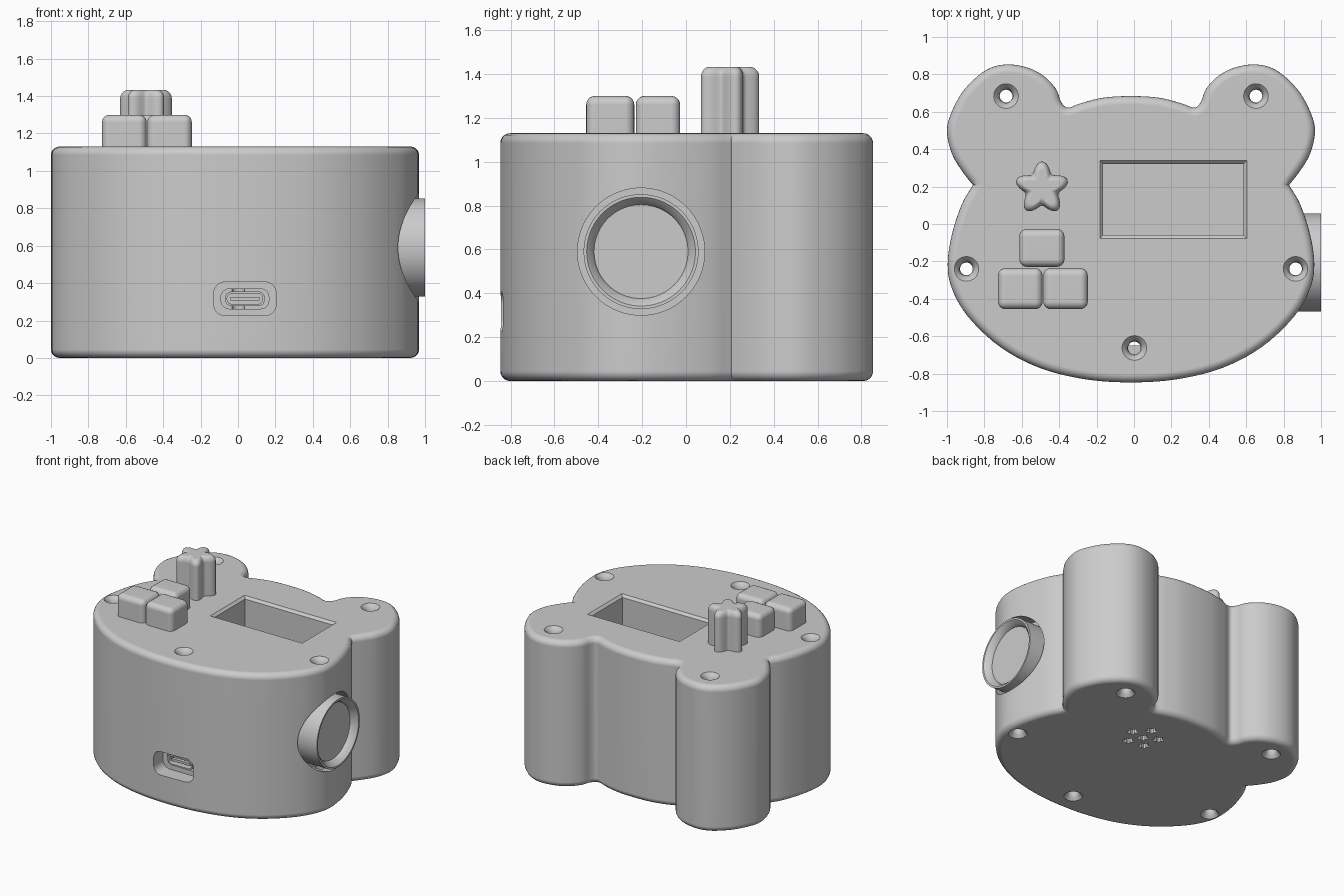
import bpy, bmesh
from math import sin, cos, pi, radians
from mathutils import Vector

if "Cube" in bpy.data.objects:
    bpy.data.objects.remove(bpy.data.objects["Cube"], do_unlink=True)

grey = bpy.data.materials.new("plain grey")
grey.use_nodes = True
grey.diffuse_color = (0.6, 0.6, 0.6, 1)
grey.node_tree.nodes["Principled BSDF"].inputs["Base Color"].default_value = (0.6, 0.6, 0.6, 1)

AXIS = -0.016     # mirror line of the case
TOP = 1.13
ROUND = 0.045


# ---- helpers ----
def finish(name, bm):
    bmesh.ops.recalc_face_normals(bm, faces=bm.faces)
    mesh = bpy.data.meshes.new(name)
    bm.to_mesh(mesh)
    bm.free()
    mesh.materials.append(grey)
    ob = bpy.data.objects.new(name, mesh)
    bpy.context.collection.objects.link(ob)
    return ob


def loft(name, rings, round_rims=0):
    """Skin a row of equal rings and cap both ends."""
    bm = bmesh.new()
    rows = [[bm.verts.new(p) for p in ring] for ring in rings]
    n = len(rows[0])
    for a, b in zip(rows, rows[1:]):
        for i in range(n):
            j = (i + 1) % n
            bm.faces.new((a[i], a[j], b[j], b[i]))
    caps = [bm.faces.new(rows[0]), bm.faces.new(rows[-1])]
    bmesh.ops.recalc_face_normals(bm, faces=bm.faces)
    if round_rims:
        rims = [e for f in caps for e in f.edges]
        bmesh.ops.bevel(bm, geom=rims, offset=round_rims, segments=5,
                        profile=0.5, affect='EDGES', clamp_overlap=False)
    return finish(name, bm)


def circle_z(x, y, r, z, n=32):
    return [(x + r * cos(2 * pi * i / n), y + r * sin(2 * pi * i / n), z) for i in range(n)]


def circle_x(x, y, z, r, n=72):
    return [(x, y + r * cos(2 * pi * i / n), z + r * sin(2 * pi * i / n)) for i in range(n)]


def star_z(x, y, size, inset, z, n=80):
    ring = []
    for i in range(n):
        a = 2 * pi * i / n
        r = size * (1 + 0.22 * cos(5 * a)) - inset
        ring.append((x - r * sin(a), y + r * cos(a), z))
    return ring


def slot_y(x, z, w, h, r, y, n=6):
    ring = []
    for k, (sx, sz) in enumerate(((1, 1), (-1, 1), (-1, -1), (1, -1))):
        for i in range(n + 1):
            a = (k + i / n) * pi / 2
            ring.append((x + sx * (w / 2 - r) + r * cos(a), y, z + sz * (h / 2 - r) + r * sin(a)))
    return ring


def rect_z(x0, x1, y0, y1, z, grow=0):
    return [(x0 - grow, y0 - grow, z), (x1 + grow, y0 - grow, z),
            (x1 + grow, y1 + grow, z), (x0 - grow, y1 + grow, z)]


def smooth_path(pts, steps=5):
    """Curve through the points, leaving out the last one."""
    p = [Vector(q) for q in pts]
    p = [2 * p[0] - p[1]] + p + [2 * p[-1] - p[-2]]
    out = []
    for a, b, c, d in zip(p, p[1:], p[2:], p[3:]):
        for i in range(steps):
            t = i / steps
            out.append(0.5 * (2 * b + (c - a) * t + (2 * a - 5 * b + 4 * c - d) * t * t
                              + (3 * b - a - 3 * c + d) * t ** 3))
    return out


def cut(ob, cutters):
    bpy.context.view_layer.objects.active = ob
    for c in cutters:
        mod = ob.modifiers.new("cut", 'BOOLEAN')
        mod.operation, mod.solver, mod.object = 'DIFFERENCE', 'EXACT', c
        bpy.ops.object.modifier_apply(modifier=mod.name)


# ---- case: bear-head outline, two smooth runs meeting at the ear creases ----
chin = [(0.845, 0.208), (0.904, 0.107), (0.957, -0.053), (0.98, -0.214), (0.957, -0.347),
        (0.87, -0.497), (0.70, -0.657), (0.487, -0.77), (0.246, -0.83), (0, -0.847)]
ear = [(0, 0.684), (0.15, 0.675), (0.27, 0.645), (0.338, 0.622), (0.372, 0.65), (0.40, 0.72),
       (0.46, 0.786), (0.55, 0.835), (0.67, 0.853), (0.78, 0.82), (0.89, 0.72),
       (0.957, 0.604), (0.984, 0.497), (0.957, 0.374), (0.9, 0.278), (0.845, 0.208)]


def flip(pts):
    return [(-x, y) for x, y in pts]


outline = smooth_path(chin + flip(chin[-2::-1])) + smooth_path(flip(ear[::-1]) + ear[1:])
case = loft("case", [[(p.x + AXIS, p.y, z) for p in outline] for z in (0, TOP)], ROUND)

# ---- cutters ----
# screw holes with flared ends
flare = [(0.085, -0.02), (0.066, 0.0), (0.048, 0.018), (0.038, 0.04), (0.034, 0.07)]
holes = [(s * 0.668, 0.684) for s in (-1, 1)] + [(s * 0.88, -0.24) for s in (-1, 1)] + [(0.018, -0.663)]
screws = []
for x, y in holes:
    rings = [circle_z(x + AXIS, y, r, z) for r, z in flare]
    rings += [circle_z(x + AXIS, y, r, TOP - z) for r, z in reversed(flare)]
    screws.append(loft("screw_cutter", rings))

# screen window with a small chamfer
win = (-0.165, 0.585, -0.06, 0.322)
window = loft("window_cutter", [rect_z(*win, TOP - 0.35), rect_z(*win, TOP - 0.018),
                                rect_z(*win, TOP, 0.018), rect_z(*win, TOP + 0.05, 0.018)])

# stepped charging port
PX, PZ = 0.037, 0.316
port = loft("port_cutter", [slot_y(PX, PZ, w, h, r, y) for w, h, r, y in
                            ((0.333, 0.18, 0.06, -1), (0.333, 0.18, 0.06, -0.73),
                             (0.256, 0.107, 0.045, -0.73), (0.256, 0.107, 0.045, -0.66))])

# clearance around the side knob
KY, KZ = -0.205, 0.59
knob_gap = loft("knob_cutter", [circle_x(x, KY, KZ, 0.29) for x in (0.82, 1.1)])

# speaker holes underneath
spots = [(0.155, 0.283)] + [(0.155 + 0.112 * cos(radians(10 + 72 * k)),
                             0.283 + 0.112 * sin(radians(10 + 72 * k))) for k in range(5)]
speaker = [loft("speaker_cutter", [star_z(x, y, 0.033, 0, z, 30) for z in (-0.05, 0.12)])
           for x, y in spots]

cut(case, screws + [window, port, knob_gap] + speaker)

# ---- side knob with a dished face ----
knob = loft("side_knob", [circle_x(x, KY, KZ, r) for x, r in
                          ((0.8, 0.262), (1.0, 0.262), (1.0, 0.248), (0.975, 0.222), (0.95, 0.214))])
cut(knob, [screws[3]])

# ---- charging socket and its tongue ----
socket = loft("charging_socket", [slot_y(PX, PZ, w, h, r, y) for w, h, r, y in
                                  ((0.214, 0.078, 0.036, -0.65), (0.214, 0.078, 0.036, -0.76),
                                   (0.19, 0.056, 0.026, -0.76), (0.19, 0.056, 0.026, -0.67))])
tongue = loft("socket_tongue", [slot_y(PX, PZ, 0.16, 0.018, 0.006, y) for y in (-0.66, -0.75)])

# ---- buttons ----
keys = []
for name, box in (("upper_button", (-0.613, -0.372, -0.229, -0.027)),
                  ("left_button", (-0.727, -0.489, -0.455, -0.236)),
                  ("right_button", (-0.485, -0.247, -0.455, -0.236))):
    key = loft(name, [rect_z(*box, z) for z in (TOP - 0.1, 1.3)])
    bm = bmesh.new()
    bm.from_mesh(key.data)
    edges = [e for e in bm.edges if max(v.co.z for v in e.verts) > TOP]
    bmesh.ops.bevel(bm, geom=edges, offset=0.04, segments=5, profile=0.5, affect='EDGES')
    bm.to_mesh(key.data)
    bm.free()
    keys.append(key)

arc = [i * pi / 10 for i in range(6)]
star = loft("star_button", [star_z(-0.492, 0.19, 0.118, 0, TOP - 0.1)]
            + [star_z(-0.492, 0.19, 0.118, ROUND * (1 - cos(a)), 1.433 - ROUND * (1 - sin(a))) for a in arc])

# ---- clean up and shading ----
for c in screws + [window, port, knob_gap] + speaker:
    bpy.data.objects.remove(c, do_unlink=True)

bpy.ops.object.select_all(action='DESELECT')
parts = [case, knob, socket, tongue, star] + keys
for ob in parts:
    ob.select_set(True)
bpy.context.view_layer.objects.active = case
bpy.ops.object.shade_smooth_by_angle(angle=radians(35))
for ob in parts:
    mod = ob.modifiers.new("even shading", 'WEIGHTED_NORMAL')
    mod.keep_sharp = True
